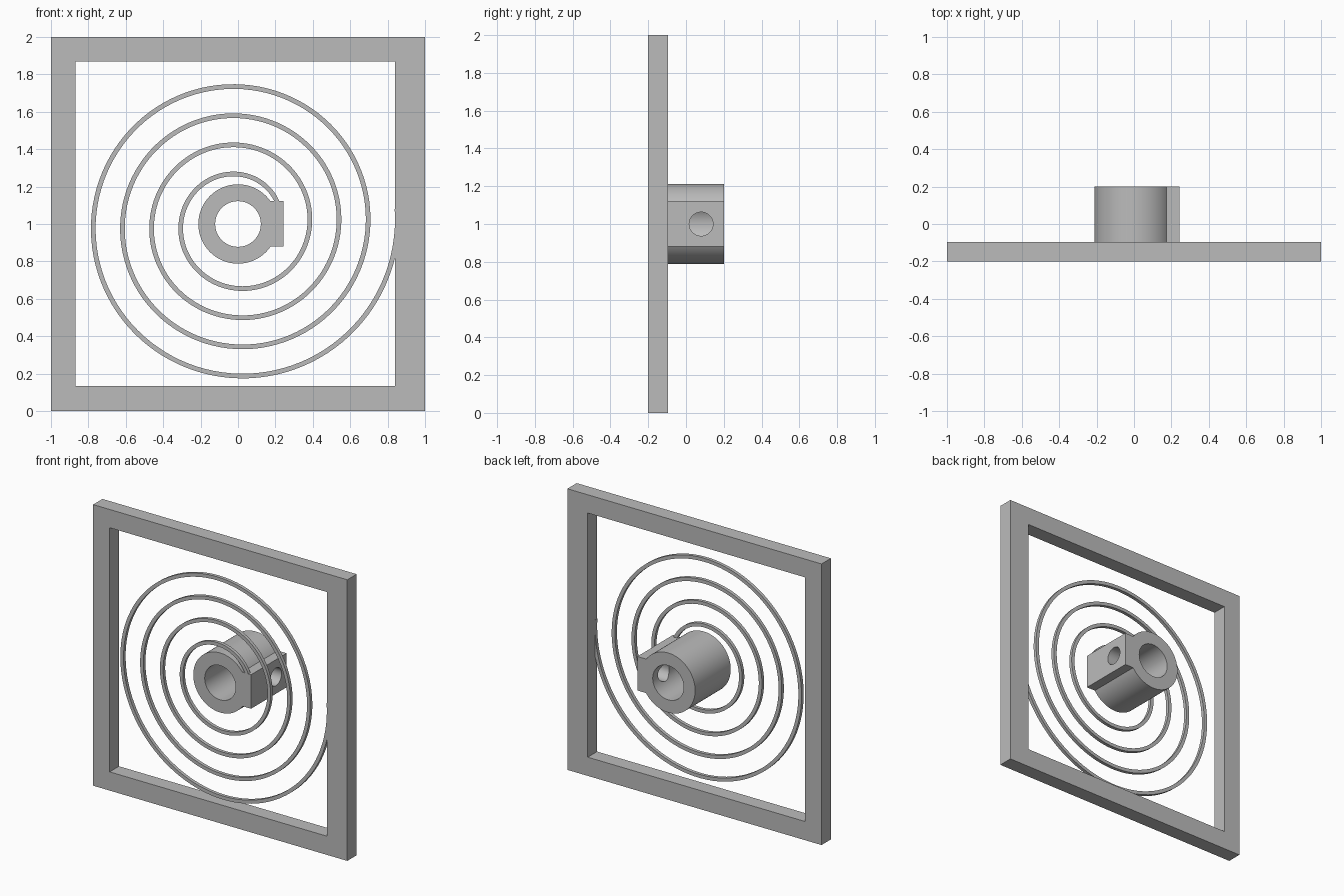
import bpy
import bmesh
import math

default = bpy.data.objects.get("Cube")
if default:
    bpy.data.objects.remove(default, do_unlink=True)

grey = bpy.data.materials.new("plain grey")
grey.use_nodes = True
COLOUR = (0.5, 0.5, 0.5, 1)
grey.diffuse_color = COLOUR
grey.node_tree.nodes["Principled BSDF"].inputs["Base Color"].default_value = COLOUR

FRONT, BACK = -0.2, 0.2      # hub depth range
MID = 1.0                    # height of the spiral axis


def finish(bm, name):
    bmesh.ops.recalc_face_normals(bm, faces=bm.faces[:])
    mesh = bpy.data.meshes.new(name)
    bm.to_mesh(mesh)
    bm.free()
    mesh.materials.append(grey)
    obj = bpy.data.objects.new(name, mesh)
    bpy.context.collection.objects.link(obj)
    return obj


def box(name, x, y, z):
    """Box from (low, high) ranges."""
    bm = bmesh.new()
    bmesh.ops.create_cube(bm, size=1)
    for v in bm.verts:
        v.co = [r[0] if c < 0 else r[1] for c, r in zip(v.co, (x, y, z))]
    return finish(bm, name)


def cylinder(name, radius, depth, location, rotation, sides=96):
    bpy.ops.mesh.primitive_cylinder_add(vertices=sides, radius=radius, depth=depth,
                                        location=location, rotation=rotation)
    obj = bpy.context.object
    obj.name = name
    obj.data.materials.append(grey)
    return obj


def select(obj):
    bpy.ops.object.select_all(action='DESELECT')
    obj.select_set(True)
    bpy.context.view_layer.objects.active = obj


def boolean(target, tool, operation):
    """Combine the target with a tool, then discard the tool."""
    tool.hide_render = True
    select(target)
    mod = target.modifiers.new("combine", 'BOOLEAN')
    mod.object = tool
    mod.operation = operation
    mod.solver = 'EXACT'
    bpy.ops.object.modifier_apply(modifier=mod.name)
    bpy.data.objects.remove(tool, do_unlink=True)


def smooth(obj):
    select(obj)
    bpy.ops.object.shade_smooth_by_angle(angle=math.radians(30))


# Square frame with an off-centre window
frame = box("frame", (-1, 1), (FRONT, -0.095), (0, 2))
boolean(frame, box("window_cutter", (-0.87, 0.84), (-0.5, 0.5), (0.133, 1.87)), 'DIFFERENCE')

# Hub with clamping block, bore and set-screw hole
along_y = (math.pi / 2, 0, 0)
along_x = (0, math.pi / 2, 0)
hub = cylinder("hub", 0.212, BACK - FRONT, (0, 0, MID), along_y)
boolean(hub, box("clamp_block", (0.05, 0.243), (FRONT, BACK), (0.88, 1.122)), 'UNION')
boolean(hub, cylinder("bore_cutter", 0.122, 1, (0, 0, MID), along_y), 'DIFFERENCE')
boolean(hub, cylinder("screw_cutter", 0.063, 0.4, (0.2, 0.08, MID), along_x, 48), 'DIFFERENCE')
smooth(hub)

# Flat spiral spring from the clamp block out to the frame
PITCH, WIDTH, THICK = 0.156, 0.025, 0.024
START, END, STEPS = 0.065, 4.015, 420
bm = bmesh.new()
rings = []
for i in range(STEPS + 1):
    turn = START + (END - START) * i / STEPS
    angle = turn * math.tau
    outer = 0.24 + PITCH * turn
    corners = [(outer, FRONT), (outer, FRONT + THICK),
               (outer - WIDTH, FRONT + THICK), (outer - WIDTH, FRONT)]
    rings.append([bm.verts.new((r * math.cos(angle), y, MID + r * math.sin(angle)))
                  for r, y in corners])
for a, b in zip(rings, rings[1:]):
    for k in range(4):
        n = (k + 1) % 4
        bm.faces.new((a[k], a[n], b[n], b[k]))
bm.faces.new(rings[0])
bm.faces.new(rings[-1])
smooth(finish(bm, "spiral_spring"))
